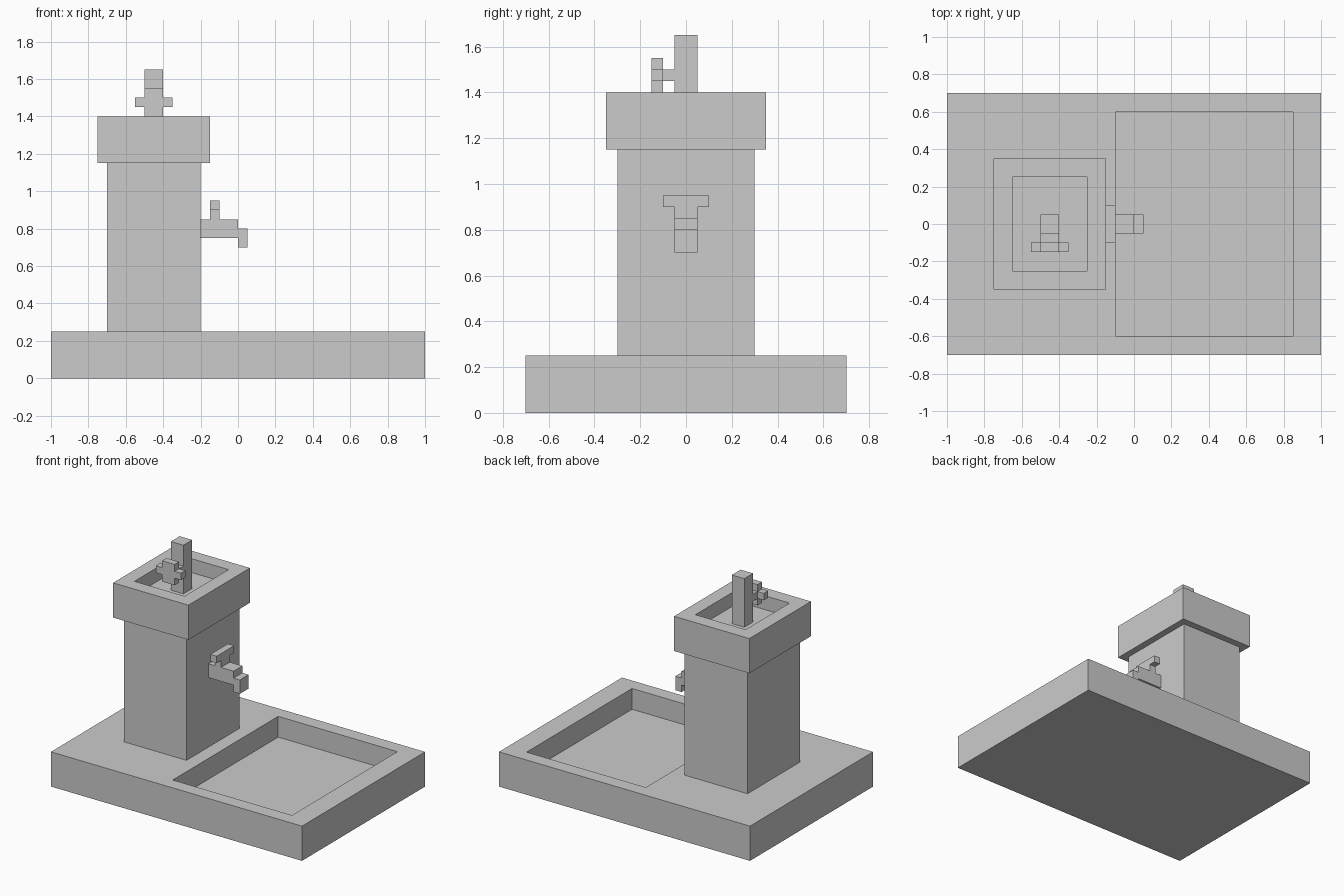
import bpy, bmesh

if "Cube" in bpy.data.objects:
    bpy.data.objects.remove(bpy.data.objects["Cube"])


def finish(bm, name):
    bmesh.ops.recalc_face_normals(bm, faces=bm.faces)
    mesh = bpy.data.meshes.new(name)
    bm.to_mesh(mesh)
    bm.free()
    obj = bpy.data.objects.new(name, mesh)
    bpy.context.collection.objects.link(obj)
    return obj


def box_bm(x, y, z):
    bm = bmesh.new()
    bmesh.ops.create_cube(bm, size=1)
    for v in bm.verts:
        v.co = [r[0] if c < 0 else r[1] for c, r in zip(v.co, (x, y, z))]
    return bm


def box(name, x, y, z):
    return finish(box_bm(x, y, z), name)


def basin(name, x, y, z, hole_x, hole_y, floor_z):
    """Box with a rectangular recess sunk into its top."""
    bm = box_bm(x, y, z)
    bm.normal_update()
    top = max(bm.faces, key=lambda f: f.calc_center_median().z)
    bmesh.ops.inset_individual(bm, faces=[top], thickness=0.02)
    mid_x, mid_y = sum(x) / 2, sum(y) / 2
    for v in top.verts:
        v.co.x = hole_x[0] if v.co.x < mid_x else hole_x[1]
        v.co.y = hole_y[0] if v.co.y < mid_y else hole_y[1]
    floor = bmesh.ops.extrude_discrete_faces(bm, faces=[top])["faces"][0]
    for v in floor.verts:
        v.co.z = floor_z
    return finish(bm, name)


def extruded(name, profile, y):
    """XZ outline extruded along y."""
    bm = bmesh.new()
    face = bm.faces.new([bm.verts.new((px, y[0], pz)) for px, pz in profile])
    ext = bmesh.ops.extrude_face_region(bm, geom=[face])["geom"]
    for v in ext:
        if isinstance(v, bmesh.types.BMVert):
            v.co.y = y[1]
    return finish(bm, name)


# Ground slab with the large catch basin
basin("base_basin", (-1, 1), (-0.7, 0.7), (0, 0.25), (-0.1, 0.85), (-0.6, 0.6), 0.1)

# Pillar and the small basin on top of it
box("pillar", (-0.7, -0.2), (-0.3, 0.3), (0.25, 1.15))
basin("upper_basin", (-0.75, -0.15), (-0.35, 0.35), (1.15, 1.4),
      (-0.65, -0.25), (-0.25, 0.25), 1.3)

# Side tap: spout, drip nozzle and valve stem in one outline, plus the T handle
extruded("side_spout", [(-0.2, 0.75), (0, 0.75), (0, 0.7), (0.05, 0.7), (0.05, 0.8),
                        (0, 0.8), (0, 0.85), (-0.1, 0.85), (-0.1, 0.9),
                        (-0.15, 0.9), (-0.15, 0.85), (-0.2, 0.85)], (-0.05, 0.05))
box("side_tap_handle", (-0.15, -0.1), (-0.1, 0.1), (0.9, 0.95))

# Bubbler post with its cross-shaped valve handle
box("bubbler_post", (-0.5, -0.4), (-0.05, 0.05), (1.3, 1.65))
box("valve_neck", (-0.5, -0.4), (-0.1, -0.05), (1.45, 1.5))
extruded("valve_cross", [(-0.5, 1.4), (-0.4, 1.4), (-0.4, 1.45), (-0.35, 1.45),
                         (-0.35, 1.5), (-0.4, 1.5), (-0.4, 1.55), (-0.5, 1.55),
                         (-0.5, 1.5), (-0.55, 1.5), (-0.55, 1.45), (-0.5, 1.45)],
         (-0.15, -0.1))
